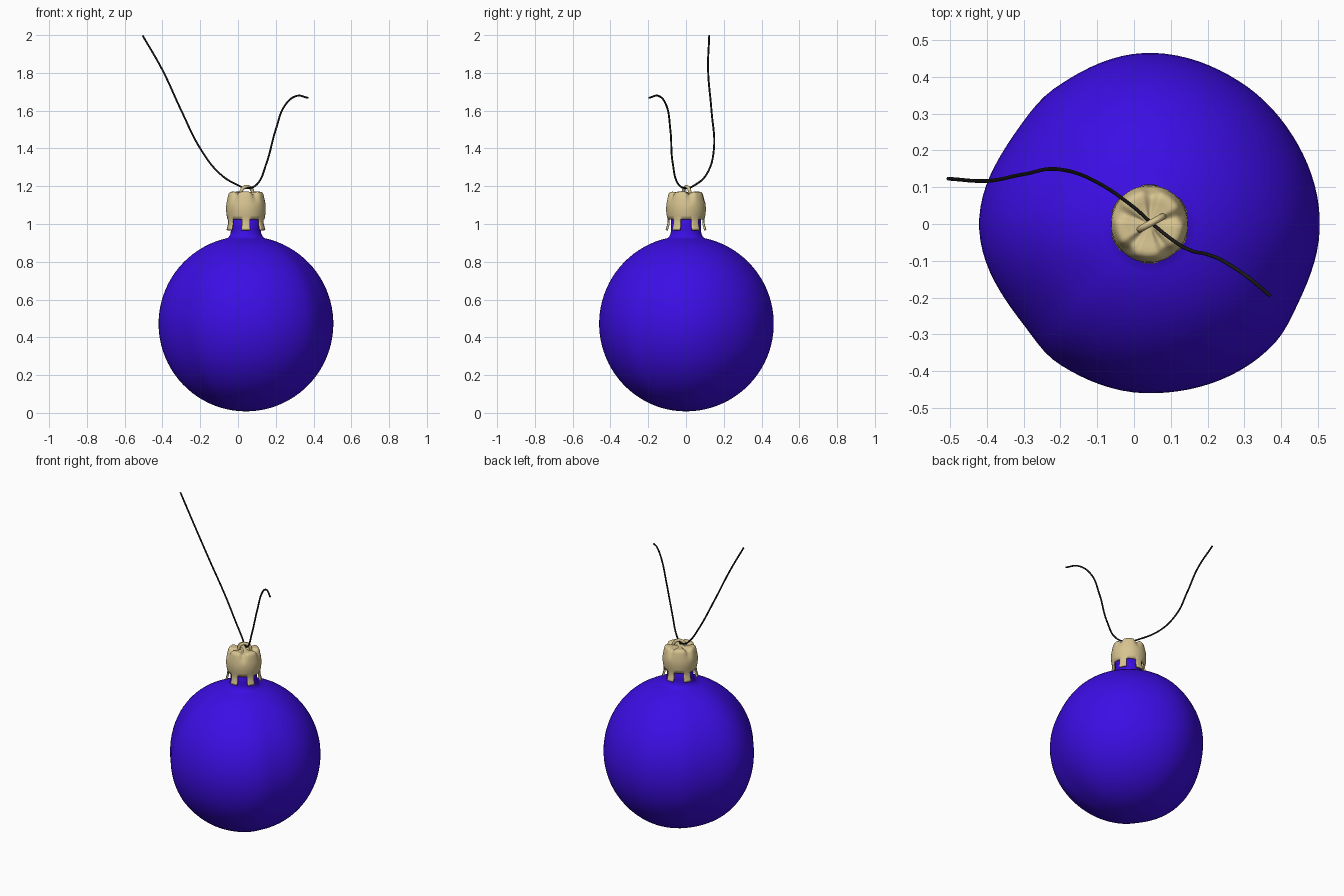
import bpy, bmesh, math

if "Cube" in bpy.data.objects:
    bpy.data.objects.remove(bpy.data.objects["Cube"])

CX = 0.042          # axis of the bauble


def material(name, rgb):
    m = bpy.data.materials.new(name)
    m.diffuse_color = (*rgb, 1)
    m.use_nodes = True
    m.node_tree.nodes["Principled BSDF"].inputs["Base Color"].default_value = m.diffuse_color
    return m


BLUE = material("deep blue", (0.045, 0.004, 0.78))
GOLD = material("pale gold", (0.68, 0.55, 0.28))
BLACK = material("black cord", (0.01, 0.01, 0.01))


def lathe(name, profile, n, mat, warp, keep=lambda i, j: True):
    """Revolve (r, z) rows; warp(r, z, angle) bends them, keep(i, j) drops faces."""
    bm = bmesh.new()
    rows = []
    for r, z in profile:
        if r == 0:
            rows.append([bm.verts.new((CX, 0, z))] * n)
            continue
        row = []
        for i in range(n):
            a = 2 * math.pi * (i - 0.5) / n
            rr, zz = warp(r, z, a)
            row.append(bm.verts.new((CX + rr * math.cos(a), rr * math.sin(a), zz)))
        rows.append(row)
    for j in range(len(rows) - 1):
        for i in range(n):
            if keep(i, j):
                k = (i + 1) % n
                quad = [rows[j][i], rows[j][k], rows[j + 1][k], rows[j + 1][i]]
                bm.faces.new(list(dict.fromkeys(quad)))
    loose = [v for v in bm.verts if not v.link_faces]
    bmesh.ops.delete(bm, geom=loose, context='VERTS')
    for f in bm.faces:
        f.smooth = True
    me = bpy.data.meshes.new(name)
    bm.to_mesh(me)
    bm.free()
    me.materials.append(mat)
    ob = bpy.data.objects.new(name, me)
    bpy.context.collection.objects.link(ob)
    return ob


def tube(name, points, radius, mat):
    """Round wire through the points."""
    cu = bpy.data.curves.new(name, 'CURVE')
    cu.dimensions = '3D'
    cu.bevel_depth = radius
    cu.bevel_resolution = 3
    cu.resolution_u = 8
    cu.use_fill_caps = True
    sp = cu.splines.new('BEZIER')
    sp.bezier_points.add(len(points) - 1)
    for bp, p in zip(sp.bezier_points, points):
        bp.co = p
        bp.handle_left_type = bp.handle_right_type = 'AUTO'
    cu.materials.append(mat)
    ob = bpy.data.objects.new(name, cu)
    bpy.context.collection.objects.link(ob)
    return ob


# Glass ball: slightly uneven radius around the axis, blending into a neck
WOBBLE = [(0, .463), (36, .457), (55, .458), (90, .465), (125, .450), (145, .441),
          (180, .463), (218, .438), (237, .453), (270, .460), (315, .470),
          (335, .457), (360, .463)]


def ball_warp(r, z, a):
    d = math.degrees(a) % 360
    for (d0, r0), (d1, r1) in zip(WOBBLE, WOBBLE[1:]):
        if d0 <= d <= d1:
            t = (1 - math.cos(math.pi * (d - d0) / (d1 - d0))) / 2
            s = (r0 + (r1 - r0) * t) / 0.464
            w = min(1, max(0, (r - 0.1) / 0.15))     # neck and pole stay round
            return r * (1 + (s - 1) * w), z
    return r, z


R, CZ = 0.464, 0.472
profile = [(0, CZ - R)]
for k in range(1, 41):
    t = math.radians(168) * k / 40
    profile.append((R * math.sin(t), CZ - R * math.cos(t)))
profile += [(0.087, 0.937), (0.081, 0.95), (0.08, 0.97), (0.08, 1.10), (0, 1.10)]
ball = lathe("ball", profile, 96, BLUE, ball_warp)


# Metal cap: six tabs below, five soft dents in the crown
def cap_warp(r, z, a):
    dent = max(0, math.cos(5 * (a - 0.25))) ** 1.5
    if z < 1.11:
        return r, z
    h = min(1, (z - 1.11) / 0.05)
    return r * (1 - 0.10 * h * dent), z - 0.014 * h * dent * min(1, r / 0.05)


cap_profile = [(0.108, 0.968), (0.105, 0.98), (0.099, 1.0), (0.098, 1.024),
               (0.102, 1.045), (0.105, 1.07), (0.105, 1.09), (0.103, 1.11),
               (0.099, 1.13), (0.095, 1.15), (0.091, 1.162), (0.084, 1.169),
               (0.074, 1.171), (0.06, 1.169), (0.045, 1.167), (0.025, 1.166),
               (0, 1.166)]
cap = lathe("cap", cap_profile, 72, GOLD, cap_warp,
            lambda i, j: j > 2 or 3 < i % 12 < 9)
solid = cap.modifiers.new("thickness", 'SOLIDIFY')
solid.thickness = 0.01
solid.offset = -1

# Small wire loop on top of the cap
loop_dir = math.radians(29)
arch = []
for k in range(9):
    t = math.pi * k / 8
    s = 0.036 * math.cos(t)
    arch.append((CX + 0.005 + s * math.cos(loop_dir), 0.003 + s * math.sin(loop_dir),
                 1.162 + 0.036 * math.sin(t)))
tube("wire_loop", arch, 0.009, GOLD)

# Hanging cord threaded through the loop
tube("cord", [(-.505, .123, 1.998), (-.40, .117, 1.815), (-.30, .135, 1.60),
              (-.20, .148, 1.40), (-.10, .113, 1.27), (0, .045, 1.205),
              (.047, .003, 1.19), (.10, -.04, 1.21), (.15, -.07, 1.32),
              (.20, -.083, 1.50), (.25, -.105, 1.63), (.31, -.145, 1.678),
              (.37, -.195, 1.668)], 0.005, BLACK)
